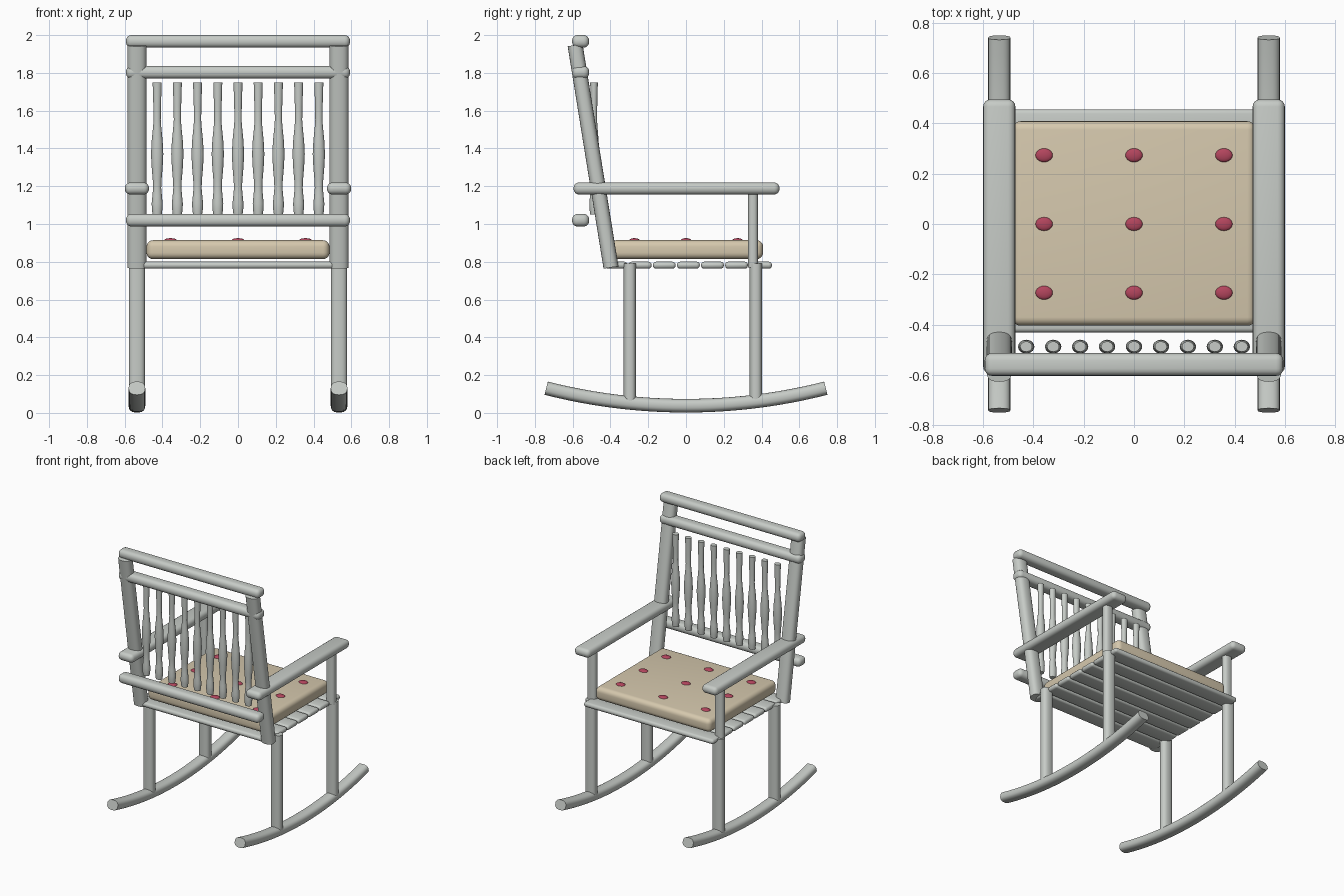
import bpy, bmesh, math
from mathutils import Vector

if "Cube" in bpy.data.objects:
    bpy.data.objects.remove(bpy.data.objects["Cube"])


def material(name, rgb):
    m = bpy.data.materials.new(name)
    m.diffuse_color = (*rgb, 1)
    m.use_nodes = True
    m.node_tree.nodes["Principled BSDF"].inputs["Base Color"].default_value = m.diffuse_color
    return m


FRAME = material("pale grey wood", (0.57, 0.60, 0.57))
CUSHION = material("beige fabric", (0.67, 0.58, 0.42))
BUTTON = material("crimson button", (0.45, 0.06, 0.11))


def finish(name, bm, mat, angle=40):
    bmesh.ops.recalc_face_normals(bm, faces=bm.faces[:])
    me = bpy.data.meshes.new(name)
    bm.to_mesh(me)
    bm.free()
    ob = bpy.data.objects.new(name, me)
    bpy.context.collection.objects.link(ob)
    me.materials.append(mat)
    bpy.ops.object.select_all(action='DESELECT')
    ob.select_set(True)
    bpy.context.view_layer.objects.active = ob
    bpy.ops.object.shade_smooth_by_angle(angle=math.radians(angle))
    return ob


def rounded_box(name, centre, size, bevel, mat, segments=4):
    bm = bmesh.new()
    bmesh.ops.create_cube(bm, size=1)
    for v in bm.verts:
        v.co = Vector([v.co[i] * size[i] + centre[i] for i in range(3)])
    bmesh.ops.bevel(bm, geom=bm.edges[:], offset=bevel, segments=segments,
                    profile=0.5, affect='EDGES', clamp_overlap=True)
    return finish(name, bm, mat)


def bar(name, x, path, width, depth, n=24, power=2.5):
    """Sweep a soft oval section along a path of (y, z) points."""
    bm = bmesh.new()
    pts = [Vector(p) for p in path]
    rings = []
    for i, p in enumerate(pts):
        t = (pts[min(i + 1, len(pts) - 1)] - pts[max(i - 1, 0)]).normalized()
        normal = Vector((-t.y, t.x))
        ring = []
        for k in range(n):
            a = math.tau * k / n
            c, s = math.cos(a), math.sin(a)
            u = math.copysign(abs(c) ** (2 / power), c) * width / 2
            v = math.copysign(abs(s) ** (2 / power), s) * depth / 2
            q = p + normal * v
            ring.append(bm.verts.new((x + u, q.x, q.y)))
        rings.append(ring)
    for a, b in zip(rings, rings[1:]):
        for k in range(n):
            bm.faces.new((a[k], a[(k + 1) % n], b[(k + 1) % n], b[k]))
    bm.faces.new(rings[0])
    bm.faces.new(rings[-1])
    return finish(name, bm, FRAME)


def spindle(name, x, y, profile, n=20):
    """Turned spindle from (radius, z) points, slightly flattened in y."""
    bm = bmesh.new()
    rings = []
    for r, z in profile:
        rings.append([bm.verts.new((x + r * math.cos(math.tau * k / n),
                                    y + 0.85 * r * math.sin(math.tau * k / n), z))
                      for k in range(n)])
    for a, b in zip(rings, rings[1:]):
        for k in range(n):
            bm.faces.new((a[k], a[(k + 1) % n], b[(k + 1) % n], b[k]))
    bm.faces.new(rings[0])
    bm.faces.new(rings[-1])
    return finish(name, bm, FRAME)


# Rockers, legs, posts and arms on both sides
R, SPAN = 3.0, math.asin(0.74 / 3.0)
arc = [(R * math.sin(a), 0.038 + R * (1 - math.cos(a)))
       for a in (SPAN * (i / 12 - 1) for i in range(25))]
for side, x in (("left", -0.535), ("right", 0.535)):
    bar(f"rocker_{side}", x, arc, 0.088, 0.072)
    bar(f"back_leg_{side}", x, [(-0.297, 0.055), (-0.297, 0.79)], 0.086, 0.066)
    bar(f"front_leg_{side}", x, [(0.37, 0.065), (0.37, 0.79)], 0.086, 0.066)
    bar(f"arm_post_{side}", x, [(0.355, 0.77), (0.355, 1.18)], 0.07, 0.054)
    bar(f"back_post_{side}", x, [(-0.397, 0.77), (-0.587, 1.947)], 0.1, 0.08)
    rounded_box(f"armrest_{side}", (x, -0.05, 1.188), (0.128, 1.09, 0.064), 0.029, FRAME)

# Back rails
for name, z in (("top_rail", 1.967), ("middle_rail", 1.803), ("lower_rail", 1.02)):
    rounded_box(name, (0, -0.558, z), (1.186, 0.09, 0.067), 0.029, FRAME)

# Turned spindles
turning = [(0.024, 1.05), (0.028, 1.08), (0.029, 1.11), (0.025, 1.15), (0.0215, 1.19),
           (0.023, 1.23), (0.029, 1.30), (0.0325, 1.37), (0.029, 1.44),
           (0.022, 1.51), (0.019, 1.55), (0.020, 1.62), (0.024, 1.75)]
for i in range(9):
    spindle(f"spindle_{i + 1}", (i - 4) * 0.107, -0.487, turning)

# Seat slats
for i in range(7):
    rounded_box(f"seat_slat_{i + 1}", (0, 0.395 - i * 0.1275, 0.782),
                (1.09, 0.121, 0.037), 0.017, FRAME, 3)

# Cushion with buttons
rounded_box("cushion", (0, 0.002, 0.864), (0.968, 0.812, 0.1), 0.034, CUSHION, 5)
for i in range(3):
    for j in range(3):
        bm = bmesh.new()
        bmesh.ops.create_uvsphere(bm, u_segments=20, v_segments=10, radius=1)
        for v in bm.verts:
            v.co = Vector((v.co.x * 0.034 + (i - 1) * 0.357,
                           v.co.y * 0.027 + (j - 1) * 0.273,
                           v.co.z * 0.011 + 0.914))
        finish(f"cushion_button_{i * 3 + j + 1}", bm, BUTTON)
